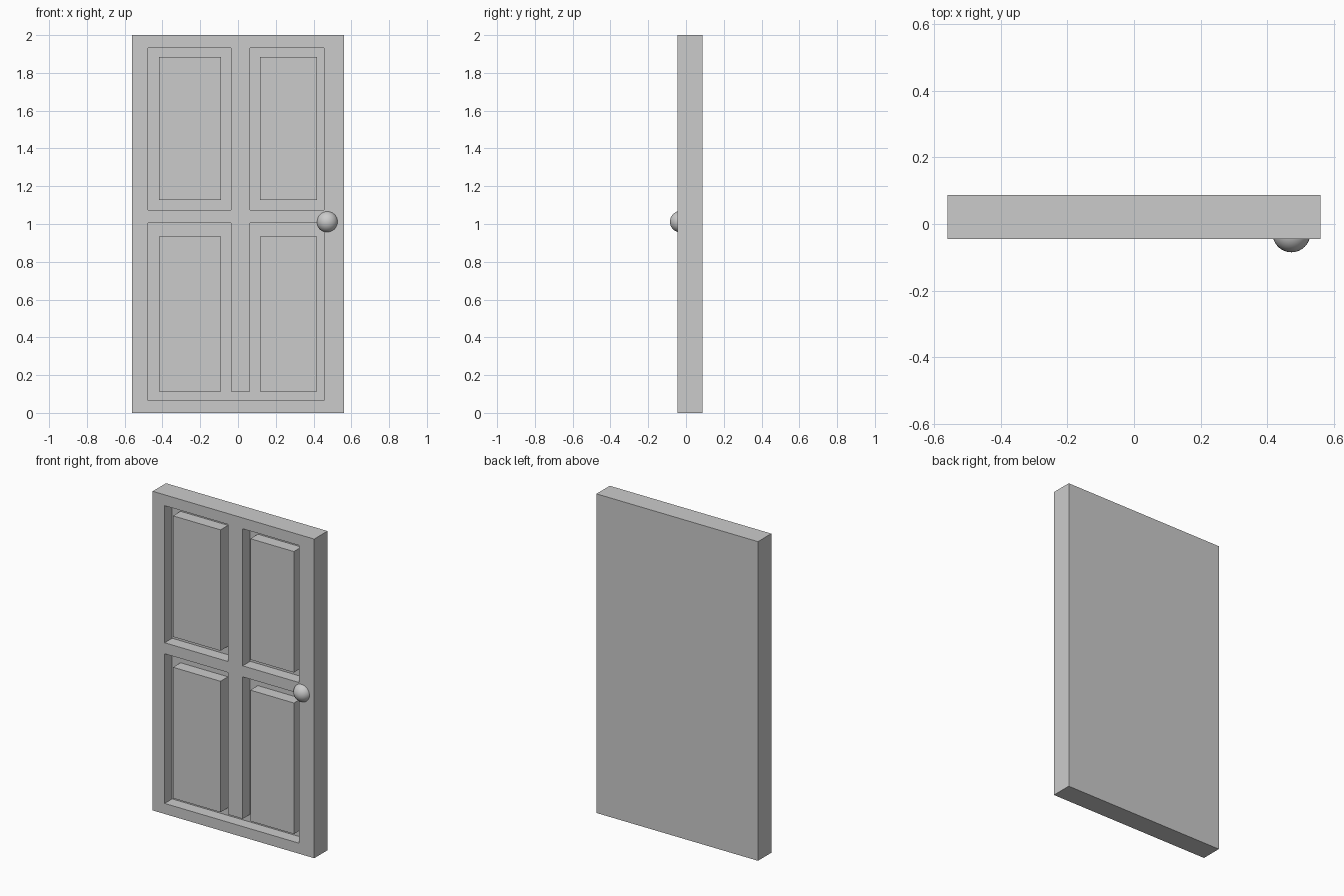
import bpy, bmesh

if "Cube" in bpy.data.objects:
    bpy.data.objects.remove(bpy.data.objects["Cube"])

FRONT, BACK, FLOOR = -0.045, 0.087, 0.029


def prism(name, outline, y0, y1):
    """Extrude an (x, z) outline from y0 to y1."""
    bm = bmesh.new()
    face = bm.faces.new([bm.verts.new((x, y0, z)) for x, z in outline])
    ext = bmesh.ops.extrude_face_region(bm, geom=[face], use_keep_orig=True)
    moved = [v for v in ext["geom"] if isinstance(v, bmesh.types.BMVert)]
    bmesh.ops.translate(bm, verts=moved, vec=(0, y1 - y0, 0))
    bmesh.ops.recalc_face_normals(bm, faces=bm.faces)
    mesh = bpy.data.meshes.new(name)
    bm.to_mesh(mesh)
    bm.free()
    ob = bpy.data.objects.new(name, mesh)
    bpy.context.collection.objects.link(ob)
    return ob


def rect(x0, x1, z0, z1):
    return [(x0, z0), (x1, z0), (x1, z1), (x0, z1)]


# Door slab
slab = prism("door_slab", rect(-0.56, 0.56, 0, 2), FRONT, BACK)

# Recesses: two upper rectangles and one lower U running under the mullion
L0, L1, R0, R1 = -0.477, -0.037, 0.064, 0.456
recesses = {
    "upper_left_recess": rect(L0, L1, 1.073, 1.932),
    "upper_right_recess": rect(R0, R1, 1.073, 1.932),
    "lower_recess": [(L0, 0.066), (R1, 0.066), (R1, 1.004), (R0, 1.004),
                     (R0, 0.114), (L1, 0.114), (L1, 1.004), (L0, 1.004)],
}
for name, outline in recesses.items():
    cutter = prism(name, outline, FRONT - 0.1, FLOOR)
    cutter.hide_render = True
    cutter.hide_set(True)
    mod = slab.modifiers.new(name, 'BOOLEAN')
    mod.operation = 'DIFFERENCE'
    mod.solver = 'EXACT'
    mod.object = cutter

# Raised panels, flush with the front face
for side, x0, x1 in (("left", -0.419, -0.09), ("right", 0.117, 0.419)):
    for level, z0, z1 in (("lower", 0.114, 0.935), ("upper", 1.126, 1.884)):
        prism(f"{level}_{side}_panel", rect(x0, x1, z0, z1), FRONT, FLOOR)

# Door knob, partly sunk into the slab
bpy.ops.mesh.primitive_uv_sphere_add(segments=32, ring_count=16, radius=0.057,
                                     location=(0.473, -0.028, 1.012))
knob = bpy.context.object
knob.name = "door_knob"
bpy.ops.object.shade_smooth()
